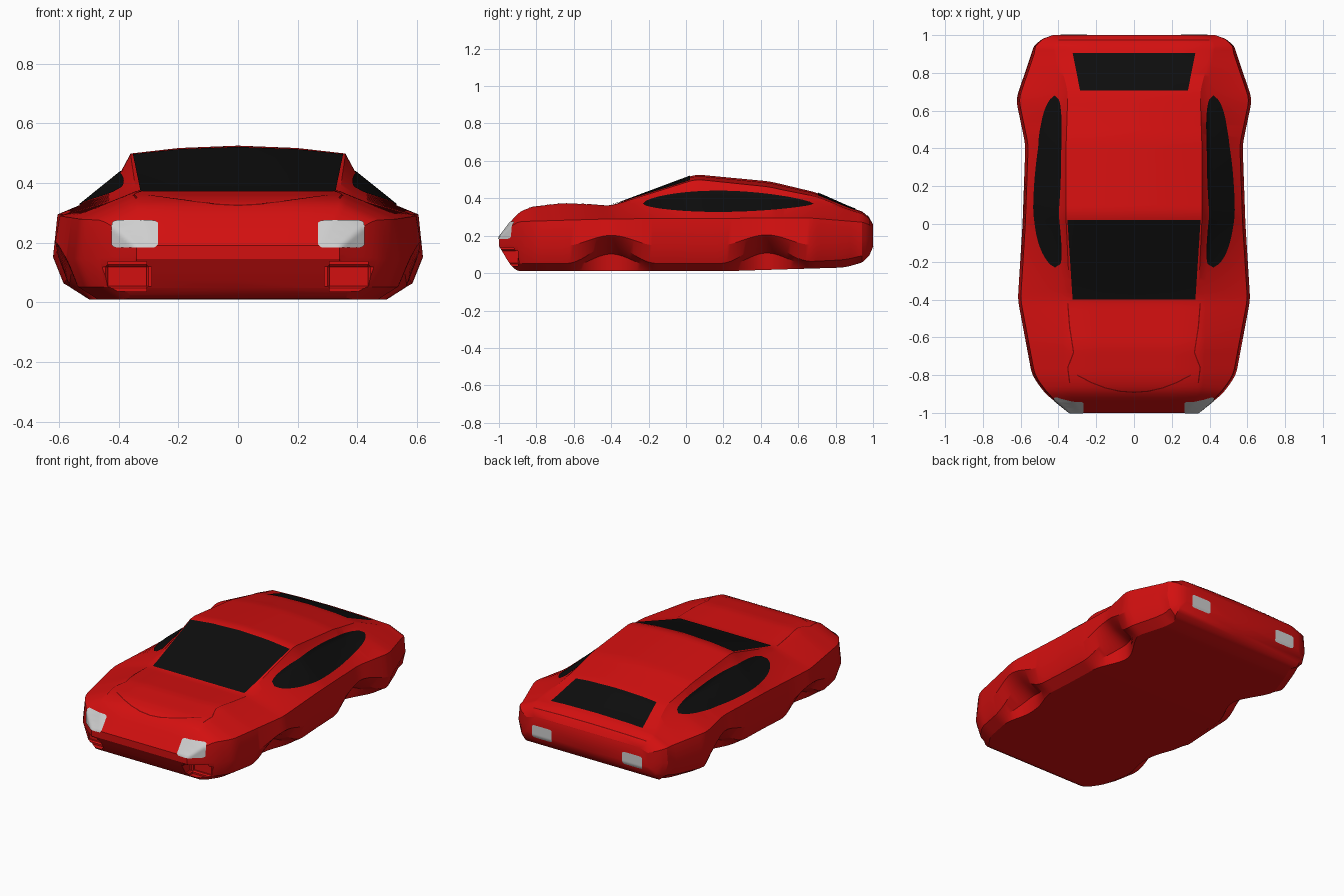
import bpy, bmesh, math
from mathutils import Vector
from mathutils.bvhtree import BVHTree

if "Cube" in bpy.data.objects:
    bpy.data.objects.remove(bpy.data.objects["Cube"])


def material(name, r, g, b):
    mat = bpy.data.materials.new(name)
    mat.use_nodes = True
    mat.diffuse_color = (r, g, b, 1)
    mat.node_tree.nodes["Principled BSDF"].inputs["Base Color"].default_value = (r, g, b, 1)
    return mat


red = material("red paint", 0.65, 0.005, 0.005)
seam_red = material("dark red seam", 0.2, 0.002, 0.002)
black = material("black glass", 0.004, 0.004, 0.004)
grey = material("light grey lamp", 0.62, 0.62, 0.62)


def make_object(name, bm, mat):
    mesh = bpy.data.meshes.new(name)
    bm.to_mesh(mesh)
    bm.free()
    mesh.materials.append(mat)
    obj = bpy.data.objects.new(name, mesh)
    bpy.context.collection.objects.link(obj)
    return obj


def smooth(obj, degrees):
    bpy.ops.object.select_all(action="DESELECT")
    obj.select_set(True)
    bpy.context.view_layer.objects.active = obj
    bpy.ops.object.shade_smooth_by_angle(angle=math.radians(degrees))


def linear(keys, y):
    for (y0, a), (y1, b) in zip(keys, keys[1:]):
        if y <= y1:
            return a + (b - a) * max(0, (y - y0) / (y1 - y0))
    return keys[-1][1]


def soft(keys, y):
    # Linear keys with slightly rounded corners
    h = min(0.03, 1 - abs(y))
    return sum(linear(keys, y + h * k / 2) for k in range(-2, 3)) / 5


# Lengthwise guide lines of the body
TOP = [(-1, .19), (-.9, .325), (-.82, .355), (-.65, .375), (-.4, .36), (.05, .528),
       (.45, .49), (.7, .43), (.88, .35), (.97, .32), (1, .26)]
FLOOR = [(-1, .145), (-.92, .01), (.2, .01), (.85, .03), (.97, .065), (1, .14)]
WIDTH = [(-1, .34), (-.9, .47), (-.8, .54), (-.4, .615), (0, .59), (.42, .575),
         (.66, .625), (.97, .52), (1, .43)]
SHOULDER = [(-1, .185), (-.91, .275), (-.4, .29), (.66, .295), (.97, .27), (1, .24)]
WAIST = [(-1, .165), (-.9, .145), (.66, .15), (.97, .18), (1, .2)]
EDGE = [(-1, .28), (-.9, .34), (-.4, .34), (.03, .36), (.4, .36), (.7, .35), (.97, .42), (1, .36)]
DROP = [(-1, 0), (-.4, 0), (.03, .026), (.5, .03), (.97, .01), (1, 0)]
CABIN = [(-.4, 0), (0, 1), (.5, 1), (.85, 0)]


def arch(y):
    near = min(abs(y + 0.4), abs(y - 0.43))
    return math.cos(math.pi * near / 0.5) ** 2 if near < 0.25 else 0


def half_section(y):
    top, floor, width = soft(TOP, y), soft(FLOOR, y), soft(WIDTH, y)
    shoulder, edge, drop = soft(SHOULDER, y), soft(EDGE, y), soft(DROP, y)
    a, end = arch(y), min(1, (1 - abs(y)) / 0.1)
    waist = soft(WAIST, y) + 0.055 * a
    floor_x = width - end * (0.1 + 0.07 * a)
    low_x, low_z = width - end * (0.035 + 0.025 * a), floor + (waist - floor) * (0.3 + 0.45 * a)
    sh_x, roof_z = width - 0.015 * end, top - drop
    mid_x = edge + (sh_x - edge) * 0.16
    mid_z = roof_z + (shoulder - roof_z) * 0.16 - 0.03 * soft(CABIN, y)
    return [(0, floor), (floor_x, floor),
            ((floor_x + low_x) / 2 - 0.045 * a, (floor + low_z) / 2 + 0.02 * a),
            (low_x, low_z), (width, waist), (sh_x, shoulder), (mid_x, mid_z),
            (edge, roof_z), (edge * 0.55, top - drop * 0.3), (0, top)]


# Body shell, lofted from nose to tail
bm = bmesh.new()
rings = []
for i in range(101):
    y = -1 + i / 50
    half = half_section(y)
    outline = half + [(-x, z) for x, z in half[-2:0:-1]]
    rings.append([bm.verts.new((x, y, z)) for x, z in outline])
for r0, r1 in zip(rings, rings[1:]):
    for k in range(len(r0)):
        j = (k + 1) % len(r0)
        bm.faces.new((r0[k], r0[j], r1[j], r1[k]))
bm.faces.new(rings[0])
bm.faces.new(rings[-1])
bmesh.ops.recalc_face_normals(bm, faces=bm.faces)
surface = BVHTree.FromBMesh(bm)
body = make_object("body_shell", bm, red)

# Front air intakes, cut into the lower nose
for side in (-1, 1):
    bm = bmesh.new()
    bmesh.ops.create_cube(bm, size=1)
    bmesh.ops.scale(bm, verts=bm.verts, vec=(0.165, 0.24, 0.1))
    bmesh.ops.bevel(bm, geom=bm.edges[:], offset=0.018, segments=3, affect="EDGES")
    bmesh.ops.translate(bm, verts=bm.verts, vec=(side * 0.372, -1, 0.087))
    cutter = make_object("intake_cutter", bm, red)
    cutter.hide_render = True
    mod = body.modifiers.new("intake", "BOOLEAN")
    mod.operation, mod.solver, mod.object = "DIFFERENCE", "EXACT", cutter
    bpy.context.view_layer.objects.active = body
    bpy.ops.object.modifier_apply(modifier=mod.name)
    bpy.data.objects.remove(cutter)
smooth(body, 28)


def plate(name, mat, low, high, direction, cols=36, rows=10, lift=0.004):
    # Thin panel between two border curves, draped on the body
    bm = bmesh.new()
    aim = Vector(direction)
    grid = []
    for i in range(cols + 1):
        a, b = Vector(low(i / cols)), Vector(high(i / cols))
        line = []
        for k in range(rows + 1):
            p = a.lerp(b, k / rows)
            hit, normal, _, _ = surface.ray_cast(p - aim * 3, aim)
            line.append(bm.verts.new(hit + normal * lift) if hit else None)
        grid.append(line)
    for c0, c1 in zip(grid, grid[1:]):
        for k in range(rows):
            quad = (c0[k], c1[k], c1[k + 1], c0[k + 1])
            if all(quad):
                bm.faces.new(quad)
    bmesh.ops.remove_doubles(bm, verts=bm.verts, dist=0.0002)
    for f in bm.faces:
        f.normal_update()
        if f.normal.dot(aim) > 0:
            f.normal_flip()
    smooth(make_object(name, bm, mat), 40)


def across(x, y, z=0, bow=0):
    # Border running across the car
    return lambda u: (x * (2 * u - 1), y + bow * (1 - (2 * u - 1) ** 2), z)


DOWN = (0, 0, -1)
plate("windshield", black, across(.325, -.4), across(.352, .022), DOWN)
plate("rear_window", black, across(.285, .705), across(.325, .905), DOWN)


def window_border(side, height):
    def border(u):
        bulge = max(0, math.sin(math.pi * u ** 0.85)) ** 0.65
        return (0, -0.23 + 0.91 * u, 0.367 + height * bulge)
    return border


def lamp_border(side, centre, half, z):
    # Lamp edge with softly rounded corners
    def border(u):
        t = 2 * u - 1
        return (side * centre + t * half, 0, z[0] + (z[1] - z[0]) * (1 - abs(t) ** 12 * 0.2))
    return border


def seam(name, points, width=0.006):
    steps = [(i, p) for i, p in enumerate(points)]
    xs, ys = [(i, p[0]) for i, p in steps], [(i, p[1]) for i, p in steps]
    last = len(points) - 1

    def border(sign):
        def at(u):
            t = u * last
            x, y = linear(xs, t), linear(ys, t)
            dx = linear(xs, min(last, t + .1)) - linear(xs, max(0, t - .1))
            dy = linear(ys, min(last, t + .1)) - linear(ys, max(0, t - .1))
            across_dir = Vector((-dy, dx, 0)).normalized()
            return Vector((x, y, 0)) + across_dir * sign * width / 2
        return at
    plate(name, seam_red, border(-1), border(1), DOWN, 48, 1, 0.002)


for side, label in ((1, "left"), (-1, "right")):
    plate(label + "_side_window", black, window_border(side, -0.043),
          window_border(side, 0.072), (-side, 0, 0), 48)
    plate(label + "_headlight", grey, lamp_border(side, .345, .077, (.23, .183)),
          lamp_border(side, .345, .077, (.23, .273)), (0, 1, 0), 16, 12)
    plate(label + "_tail_light", grey, lamp_border(side, .32, .07, (.165, .125)),
          lamp_border(side, .32, .07, (.165, .205)), (0, -1, 0), 16, 12)
    # Bonnet shut line
    seam(label + "_bonnet_seam", [(side * x, y) for x, y in
         ((.35, -.42), (.34, -.55), (.32, -.68), (.35, -.76), (.34, -.84))])

# Front lip of the bonnet and tail panel joint
seam("bonnet_lip", [(.3 * t / 4, -.89 + .09 * (t / 4) ** 2) for t in range(-4, 5)])
seam("tail_seam", [(-.4, .972), (.4, .972)], 0.005)
